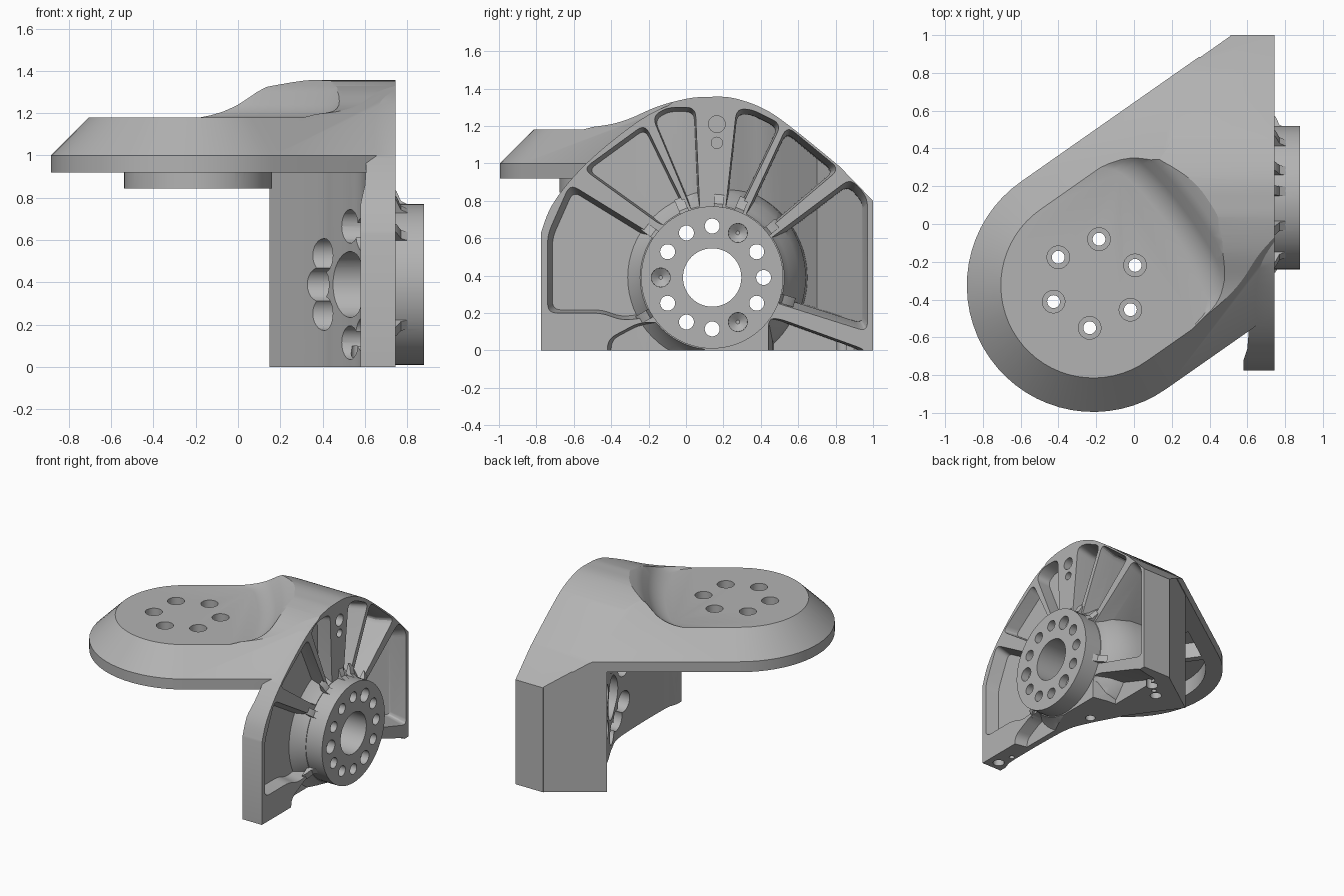
import bpy, bmesh, math
from mathutils import Vector

cube = bpy.data.objects.get("Cube")
if cube:
    bpy.data.objects.remove(cube, do_unlink=True)

metal = bpy.data.materials.new("grey_metal")
metal.use_nodes = True
GREY = (0.45, 0.45, 0.45, 1)
metal.diffuse_color = GREY
metal.node_tree.nodes["Principled BSDF"].inputs["Base Color"].default_value = GREY


# ---------- helpers ----------
def loft(name, *stacks):
    """Closed solids, each skinned through a list of equal-length 3D rings."""
    bm = bmesh.new()
    for rings in stacks:
        vs = [[bm.verts.new(p) for p in ring] for ring in rings]
        n = len(vs[0])
        for a, b in zip(vs, vs[1:]):
            for i in range(n):
                j = (i + 1) % n
                bm.faces.new((a[i], a[j], b[j], b[i]))
        bm.faces.new(vs[0][::-1])
        bm.faces.new(vs[-1])
    bmesh.ops.recalc_face_normals(bm, faces=bm.faces)
    me = bpy.data.meshes.new(name)
    bm.to_mesh(me)
    bm.free()
    me.materials.append(metal)
    ob = bpy.data.objects.new(name, me)
    bpy.context.collection.objects.link(ob)
    return ob


def in_z(pts, z):
    return [(x, y, z) for x, y in pts]


def in_x(pts, x):
    return [(x, y, z) for y, z in pts]


def circle(c, r, n=32):
    return [(c[0] + r * math.cos(math.tau * i / n), c[1] + r * math.sin(math.tau * i / n)) for i in range(n)]


def boolean(target, tool, op='DIFFERENCE'):
    mod = target.modifiers.new(op, 'BOOLEAN')
    mod.operation, mod.object, mod.solver = op, tool, 'EXACT'
    bpy.context.view_layer.objects.active = target
    bpy.ops.object.modifier_apply(modifier=mod.name)
    bpy.data.objects.remove(tool, do_unlink=True)


def curve(pts, n=6):
    """Smooth line through the points."""
    p = [Vector(q) for q in [pts[0], *pts, pts[-1]]]
    out = []
    for a, b, c, d in zip(p, p[1:], p[2:], p[3:]):
        for i in range(n):
            t = i / n
            out.append(tuple(0.5 * (2 * b + (c - a) * t + (2 * a - 5 * b + 4 * c - d) * t * t
                                    + (3 * b - a - 3 * c + d) * t ** 3)))
    return out + [tuple(pts[-1])]


def rounded(pts, r=0.05, n=5):
    """Polygon with its corners rounded."""
    out = []
    p = [Vector(q) for q in pts]
    for i, v in enumerate(p):
        ends = []
        for w in (p[i - 1], p[(i + 1) % len(p)]):
            ends.append(v + (w - v).normalized() * min(r, (w - v).length * 0.45))
        for k in range(n + 1):
            t = k / n
            out.append(tuple(ends[0] * (1 - t) ** 2 + v * 2 * t * (1 - t) + ends[1] * t * t))
    return out


# ---------- top plate: bevelled rounded arm ----------
PAD = (-0.215, -0.325)
ANG = math.radians(35)
FACE = 0.745


def arm(inset, length):
    r = 0.67 - inset
    pts = []
    for i in range(33):
        a = ANG + math.pi / 2 + math.pi * i / 32
        pts.append((PAD[0] + r * math.cos(a), PAD[1] + r * math.sin(a)))
    dx, dy = length * math.cos(ANG), length * math.sin(ANG)
    return pts + [(pts[-1][0] + dx, pts[-1][1] + dy), (pts[0][0] + dx, pts[0][1] + dy)]


plate = loft("top_plate", [in_z(arm(0, 2), 0.92), in_z(arm(0, 2), 1.0), in_z(arm(0.37, 2), 1.37)])

# Sunken pad with a swept wall behind it
wall_line = curve([(-0.4, 0.6), (-0.15, 0.4), (0, 0.365), (0.12, 0.27), (0.28, 0.08), (0.42, -0.13),
                   (0.49, -0.29), (0.48, -0.39), (0.4, -0.5), (0.3, -0.8)], 4)
pad_rings = []
for z, s in ((1.18, 0.13), (1.19, 0.09), (1.21, 0.05), (1.24, 0.015), (1.3, -0.03), (1.33, -0.07), (1.4, -0.2)):
    line = [(x - 0.8 * s, y - 0.6 * s) for x, y in wall_line]
    pad_rings.append(in_z(line + [(0.2, -1.3), (-1.2, -1.3), (-1.2, 0.7)], z))
boolean(plate, loft("pad_cutter", pad_rings))

# Hollow underside around a round boss, with ribs left standing
hollow = loft("hollow", [in_z(arm(0.12, 0.4), 0.8), in_z(arm(0.12, 0.4), 1.04)])
BOSS = (-0.19, -0.325)
boolean(hollow, loft("boss_core", [in_z(circle(BOSS, 0.34, 48), 0.7), in_z(circle(BOSS, 0.34, 48), 1.2)]))
for k in range(3):
    a = ANG + math.pi / 2 * (k + 1)
    u, v = Vector((math.cos(a), math.sin(a))), Vector((-math.sin(a), math.cos(a))) * 0.025
    c = Vector(BOSS)
    rib = [tuple(q) for q in (c + u * 0.1 + v, c + u * 0.1 - v, c + u - v, c + u + v)]
    boolean(hollow, loft("rib", [in_z(rib, 0.75), in_z(rib, 1.3)]))
boolean(plate, hollow)
boss = circle(BOSS, 0.35, 48)
boolean(plate, loft("boss", [in_z(boss, 0.845), in_z(boss, 1.0)]), 'UNION')

# Six countersunk screw holes
screws = []
for k in range(6):
    a = math.radians(84 + 60 * k)
    c = (-0.21 + 0.236 * math.cos(a), -0.315 + 0.236 * math.sin(a))
    screws.append([in_z(circle(c, r, 24), z) for r, z in
                   ((0.034, 0.7), (0.034, 1.1), (0.06, 1.1), (0.06, 1.3))])
boolean(plate, loft("screw_holes", *screws))

# ---------- upright wall and its thick rear block ----------
inner = curve([(0.605, -0.6), (0.605, -0.3), (0.59, -0.02), (0.53, 0.14), (0.45, 0.295), (0.38, 0.42), (0.15, 0.742)])
foot = [(0.8, -0.9), (0.58, -0.9), (0.58, -0.72), (0.6, -0.66)] + inner + [(0.51, 0.995), (0.51, 1.1), (0.8, 1.1)]
body = loft("bracket", [in_z(foot, -0.1), in_z(foot, 0.99)])
slab = [(0.61, -1), (0.79, -1), (0.79, 1.2), (0.61, 1.2)]
boolean(body, loft("slab", [in_z(slab, -0.2), in_z(slab, 1.5)]), 'UNION')

# Front shoulder of the wall, then one arch over wall and plate together
front_arc = [(-0.775, 0.63), (-0.72, 0.77), (-0.6, 0.93), (-0.42, 1.1), (-0.2, 1.26), (0, 1.345)]
shoulder = curve(front_arc) + [(0.1, 1.6), (1.3, 1.6), (1.3, -0.3), (-0.775, -0.3)]
boolean(body, loft("shoulder", [in_x(shoulder, -1), in_x(shoulder, 1)]), 'INTERSECT')
boolean(body, plate, 'UNION')
hump = curve([(-0.5, 1.195), (-0.4, 1.21), (-0.3, 1.24), (-0.15, 1.305), (0, 1.345), (0.1, 1.355),
              (0.25, 1.35), (0.42, 1.29), (0.58, 1.18), (0.82, 0.985)])
hump += [(1, 0.8), (1, 0), (-1.2, 0), (-1.2, 1.195)]
boolean(body, loft("arch_clip", [in_x(hump, -1.2), in_x(hump, FACE)]), 'INTERSECT')

# Pockets between the radiating ribs: deepest position and outline
HUB = (0.14, 0.39)
pockets = [
    (0.2, [(-0.74, 0.2), (-0.74, 0.62), (-0.62, 0.89), (-0.1, 0.57), (0, 0.2), (-0.34, 0.16), (-0.45, 0.2)]),
    (0.2, [(-0.55, 0.97), (-0.22, 1.21), (0.03, 0.7), (-0.12, 0.66)]),
    (0.2, [(-0.18, 1.25), (-0.1, 1.3), (0.05, 1.3), (0.08, 0.6), (0.05, 0.7)]),
    (0.2, [(0.27, 1.29), (0.35, 1.29), (0.51, 1.21), (0.24, 0.65), (0.2, 0.65)]),
    (0.2, [(0.54, 1.2), (0.82, 0.97), (0.36, 0.58), (0.28, 0.64)]),
    (0.2, [(0.88, 0.92), (0.97, 0.82), (0.97, 0.1), (0.4, 0.28), (0.4, 0.56)]),
    (0.56, [(0.44, -0.15), (0.44, 0.17), (0.5, 0.17), (0.97, 0.0), (0.97, -0.15)]),
    (0.2, [(-0.42, -0.15), (-0.42, 0.06), (-0.25, 0.15), (0.1, 0.15), (0.1, -0.15)]),
]
flare = ((0.1, 0.52), (0.5, 0.5), (0.64, 0.46), (0.7, 0.41), (0.745, 0.385), (1, 0.381))
# Pocket floors follow the inner face, leaving an even wall thickness
floor = curve([(0.65, -0.3), (0.645, 0), (0.6, 0.18), (0.52, 0.335), (0.45, 0.465), (0.28, 0.7)])
floor = [(0.65, -0.9)] + floor + [(0.62, 0.94), (0.7, 0.975), (1, 0.975), (1, -0.9)]
for deep, outline in pockets:
    p = rounded(outline)
    cy, cz = (sum(q[i] for q in p) / len(p) for i in (0, 1))
    rings = []
    for x, sy in ((deep, 0.88), (0.63, 0.9), (FACE, 1), (0.9, 1)):
        rings.append(in_x([(cy + (y - cy) * sy, cz + (z - cz) * sy) for y, z in p], x))
    cutter = loft("pocket", rings)
    boolean(cutter, loft("floor", [in_z(floor, -0.4), in_z(floor, 1.5)]), 'INTERSECT')
    boolean(cutter, loft("hub_flare", [in_x(circle(HUB, r, 64), x) for x, r in flare]))
    boolean(body, cutter)

# Bolting hub, with a small gusset where each rib meets it
hub = circle(HUB, 0.38, 64)
boolean(body, loft("hub", [in_x(hub, 0.7), in_x(hub, 0.88)]), 'UNION')
for deg in (143, 113, 85, 68, 40, -17, 210):
    u = Vector((math.cos(math.radians(deg)), math.sin(math.radians(deg))))
    side = Vector((-u.y, u.x)) * 0.025
    sides = []
    for s in (-1, 1):
        tri = ((0.73, 0.35), (0.73, 0.46), (0.75, 0.44), (0.77, 0.395), (0.81, 0.375), (0.81, 0.35))
        sides.append([(x, *(Vector(HUB) + u * r + side * s)) for x, r in tri])
    boolean(body, loft("gusset", sides), 'UNION')
bore = circle(HUB, 0.156, 48)
boolean(body, loft("bore", [in_x(bore, 0), in_x(bore, 1)]))
for k in range(12):
    a = math.tau * k / 12
    c = (HUB[0] + 0.275 * math.cos(a), HUB[1] + 0.275 * math.sin(a))
    if k in (2, 6, 10):    # blind dowel holes
        steps = ((0.01, 0.79), (0.05, 0.82), (0.052, 1))
    else:                  # through holes, counterbored from the inside
        steps = ((0.08, 0), (0.08, 0.69), (0.04, 0.69), (0.04, 1))
    boolean(body, loft("bolt_hole", [in_x(circle(c, r, 24), x) for r, x in steps]))

# Two holes on the centre rib, and fixing holes in the foot
for c, r in (((0.165, 1.21), 0.045), ((0.165, 1.11), 0.03)):
    boolean(body, loft("rib_hole", [in_x(circle(c, r, 24), 0.66), in_x(circle(c, r, 24), 0.8)]))
for c, r in (((0.66, -0.7), 0.04), ((0.64, -0.58), 0.018), ((0.57, 0.2), 0.035),
             ((0.53, 0.83), 0.04), ((0.42, 0.74), 0.04), ((0.475, 0.785), 0.018)):
    boolean(body, loft("foot_hole", [in_z(circle(c, r, 20), -0.1), in_z(circle(c, r, 20), 0.1)]))

# ---------- shading ----------
bpy.ops.object.select_all(action='DESELECT')
body.select_set(True)
bpy.context.view_layer.objects.active = body
bpy.ops.object.shade_smooth_by_angle(angle=math.radians(25))
